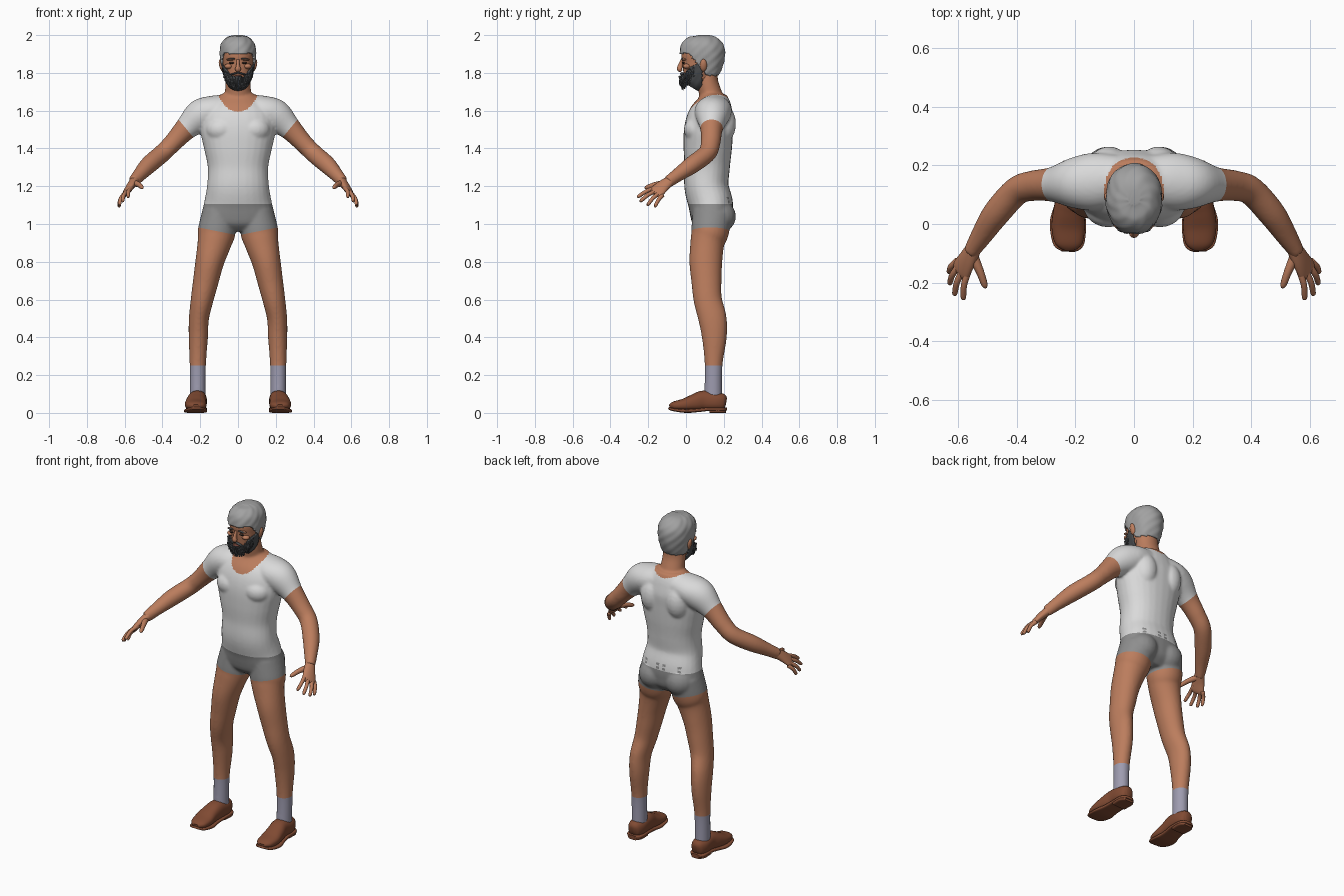
import bpy, bmesh, math, random
from mathutils import Vector, Matrix

cube = bpy.data.objects.get("Cube")
if cube:
    bpy.data.objects.remove(cube)
random.seed(4)
X, Y, Z = Vector((1, 0, 0)), Vector((0, 1, 0)), Vector((0, 0, 1))


def material(name, r, g, b):
    m = bpy.data.materials.new(name)
    m.use_nodes = True
    m.diffuse_color = (r, g, b, 1)
    m.node_tree.nodes["Principled BSDF"].inputs["Base Color"].default_value = (r, g, b, 1)
    return m


skin = material("skin", .5, .205, .11)
white = material("white cloth", .7, .7, .7)
grey = material("grey cloth", .27, .27, .27)
wool = material("sock wool", .34, .33, .43)
leather = material("brown leather", .22, .07, .033)
silver = material("silver hair", .36, .36, .36)
whisker = material("dark whiskers", .07, .075, .08)
dark = material("dark eye", .035, .02, .015)
lip = material("lip", .26, .085, .06)


def smooth_path(pts, steps=6):
    """Catmull-Rom through points of (x, y, z, half width, half depth)."""
    p = [Vector(q) for q in pts]
    p = [p[0]] + p + [p[-1]]
    out = []
    for a, b, c, d in zip(p, p[1:], p[2:], p[3:]):
        for i in range(steps):
            t = i / steps
            out.append(b + (c - a) * (t / 2) + (a * 2 - b * 5 + c * 4 - d) * (t * t / 2)
                       + (b * 3 - a - c * 3 + d) * (t ** 3 / 2))
    return out + [p[-1]]


def loft(bm, pts, ref=Y, side=1, power=2, n=28, steps=6):
    """Skin elliptical rings along a path; side -1 mirrors it in x."""
    path = smooth_path(pts, steps)
    mid = [Vector((q[0] * side, q[1], q[2])) for q in path]
    ref = Vector((ref.x * side, ref.y, ref.z))
    rings = []
    for i, q in enumerate(path):
        t = (mid[min(i + 1, len(mid) - 1)] - mid[max(i - 1, 0)]).normalized()
        u = ref.cross(t).normalized()
        v = t.cross(u)
        ring = []
        for k in range(n):
            c, s = math.cos(math.tau * k / n), math.sin(math.tau * k / n)
            c = math.copysign(abs(c) ** (2 / power), c)
            s = math.copysign(abs(s) ** (2 / power), s)
            ring.append(bm.verts.new(mid[i] + u * q[3] * c + v * q[4] * s))
        rings.append(ring)
    faces = [bm.faces.new(rings[0]), bm.faces.new(rings[-1][::-1])]
    for a, b in zip(rings, rings[1:]):
        for k in range(n):
            faces.append(bm.faces.new((a[k], b[k], b[k - 1], a[k - 1])))
    bmesh.ops.recalc_face_normals(bm, faces=faces)


def blob(bm, place, size, turn=0):
    m = Matrix.Translation(place) @ Matrix.Rotation(turn, 4, 'Y') @ Matrix.Diagonal((*size, 1))
    bmesh.ops.create_uvsphere(bm, u_segments=20, v_segments=12, radius=1, matrix=m)


def finish(name, bm, *mats, sharp=None):
    me = bpy.data.meshes.new(name)
    bm.to_mesh(me)
    bm.free()
    for m in mats:
        me.materials.append(m)
    me.shade_smooth()
    if sharp:
        me.set_sharp_from_angle(angle=math.radians(sharp))
    ob = bpy.data.objects.new(name, me)
    bpy.context.collection.objects.link(ob)
    return ob


# Body: torso, neck, legs and arms fused into one surface
bm = bmesh.new()
loft(bm, [(0, .135, .96, .1, .06), (0, .135, 1, .185, .1), (0, .135, 1.05, .193, .113),
          (0, .13, 1.11, .18, .118), (0, .108, 1.2, .164, .117), (0, .112, 1.3, .16, .12),
          (0, .115, 1.4, .18, .128), (0, .12, 1.5, .2, .13), (0, .135, 1.58, .19, .12),
          (0, .146, 1.64, .14, .094), (0, .15, 1.69, .085, .065)], power=2.2)
loft(bm, [(0, .15, 1.6, .085, .07), (0, .132, 1.68, .071, .062), (0, .115, 1.75, .067, .056),
          (0, .11, 1.82, .064, .056)])
for s in (-1, 1):
    loft(bm, [(.1, .14, 1.06, .09, .105), (.113, .127, .96, .1, .1), (.125, .113, .9, .09, .09),
              (.15, .105, .8, .076, .087), (.17, .108, .7, .068, .08), (.19, .115, .6, .06, .075),
              (.207, .14, .5, .053, .075), (.21, .15, .4, .051, .066),
              (.213, .146, .25, .043, .047), (.213, .143, .07, .042, .048)], side=s)
    loft(bm, [(.04, .155, 1.615, .08, .07), (.13, .145, 1.6, .098, .08), (.2, .14, 1.57, .088, .088),
              (.275, .135, 1.505, .06, .062), (.345, .13, 1.43, .052, .05),
              (.4, .112, 1.375, .049, .048), (.47, .035, 1.315, .047, .047),
              (.52, -.04, 1.262, .037, .037), (.555, -.095, 1.222, .027, .032)], ref=Z, side=s)
    blob(bm, (s * .088, .165, 1.04), (.092, .1, .09))        # buttock
    blob(bm, (s * .088, .062, 1.5), (.085, .074, .07))       # chest muscle
    blob(bm, (s * .085, .185, 1.53), (.075, .08, .11))       # shoulder blade
body = finish("body", bm)
fuse = body.modifiers.new("fuse", 'REMESH')
fuse.mode, fuse.voxel_size = 'VOXEL', .007
relax = body.modifiers.new("relax", 'SMOOTH')
relax.factor, relax.iterations = .5, 9
graph = bpy.context.evaluated_depsgraph_get()
bm = bmesh.new()
bm.from_mesh(bpy.data.meshes.new_from_object(body.evaluated_get(graph)))
bpy.data.objects.remove(body)

# Cut clean garment edges: waist, socks, leg hems and sleeves
cuts = [(Z * 1.105, Z), (Z * .25, Z)]
for s in (-1, 1):
    cuts += [(Z * .94, Vector((-.2 * s, 0, 1))), (Vector((.275 * s, 0, 1.505)), Vector((.77 * s, 0, -.64)))]
for co, no in cuts:
    bmesh.ops.bisect_plane(bm, geom=bm.verts[:] + bm.edges[:] + bm.faces[:], plane_co=co, plane_no=no)


def garment(c):
    x = abs(c.x)
    if c.z < .25:
        return 3
    if c.z < .94 + .2 * x or (x > .225 and .77 * (x - .275) > .64 * (c.z - 1.505)):
        return 0
    if c.z < 1.105:
        return 2
    neckline = 1.59 + 5 * x * x + max(0, c.y) * .32
    if c.z > neckline and x < .14:
        return 0
    frayed = c.y > .19 and c.z < 1.15 and math.sin(70 * x) > .8 and math.sin(c.z * 300) > 0
    return 2 if frayed else 1


for f in bm.faces:
    f.material_index = garment(f.calc_center_median())
finish("body", bm, skin, white, grey, wool)

# Hands: palm, four fingers and a thumb
knuckles = [Vector(k) for k in ((.563, -.155, 1.193), (.582, -.155, 1.177),
                                (.596, -.142, 1.163), (.602, -.125, 1.152))]
tips = [Vector(t) for t in ((.583, -.258, 1.143), (.613, -.243, 1.12),
                            (.63, -.205, 1.1), (.632, -.165, 1.092))]
for s, label in ((1, "left"), (-1, "right")):
    bm = bmesh.new()
    loft(bm, [(.54, -.072, 1.238, .026, .026), (.567, -.12, 1.203, .036, .021),
              (.588, -.155, 1.171, .042, .016), (.595, -.168, 1.16, .036, .009)],
         ref=Vector((.75, -.11, .63)), side=s)
    for k, t in zip(knuckles, tips):
        bend = (k + t) / 2 + Vector((.006, 0, .007))
        loft(bm, [(*k, .012, .012), (*bend, .0105, .0105), (*k.lerp(t, .93), .009, .009), (*t, .003, .003)],
             ref=Z, side=s, n=12, steps=4)
    loft(bm, [(.553, -.1, 1.217, .019, .019), (.526, -.16, 1.209, .014, .014),
              (.51, -.205, 1.195, .011, .011), (.505, -.218, 1.19, .004, .004)], ref=Z, side=s, n=12)
    finish(label + "_hand", bm, skin)

    # Shoes with arched sole and heel block
    bm = bmesh.new()
    loft(bm, [(.222, -.088, .034, .022, .01), (.222, -.065, .038, .047, .022), (.224, -.01, .043, .057, .033),
              (.222, .045, .055, .053, .045), (.215, .095, .065, .049, .053), (.214, .16, .06, .049, .048),
              (.214, .2, .057, .036, .042), (.214, .213, .055, .015, .02)], ref=Z, side=s, power=2.4)
    loft(bm, [(.222, -.092, .026, .025, .006), (.222, -.07, .018, .052, .008), (.225, 0, .01, .062, .01),
              (.22, .06, .014, .052, .01), (.214, .12, .02, .05, .01), (.214, .19, .02, .048, .01),
              (.214, .217, .02, .025, .008)], ref=Z, side=s, power=4)
    loft(bm, [(.214, .125, .012, .046, .012), (.214, .185, .012, .047, .012), (.214, .212, .012, .028, .012)],
         ref=Z, side=s, power=4)
    finish(label + "_shoe", bm, leather, sharp=50)

# Head
skull = [(0, .03, 1.73, .03, .03), (0, .045, 1.755, .056, .062), (0, .065, 1.8, .073, .088),
         (0, .08, 1.85, .081, .104), (0, .086, 1.9, .086, .11), (0, .09, 1.945, .079, .1),
         (0, .092, 1.978, .05, .066), (0, .092, 1.99, .012, .016)]
bm = bmesh.new()
loft(bm, skull, power=2.15, n=48)
loft(bm, [(0, -.018, 1.868, .008, .01), (0, -.03, 1.838, .01, .013), (0, -.033, 1.82, .016, .014),
          (0, -.024, 1.809, .01, .008)], n=16)
for s in (-1, 1):
    blob(bm, (s * .086, .092, 1.84), (.014, .019, .034), s * .25)    # ear
    blob(bm, (s * .05, .004, 1.835), (.022, .02, .014))              # cheekbone
    blob(bm, (s * .034, -.01, 1.872), (.028, .015, .007), s * .1)    # brow ridge
finish("head", bm, skin)

bm = bmesh.new()
for s in (-1, 1):
    blob(bm, (s * .034, -.014, 1.853), (.014, .008, .006))
finish("eyes", bm, dark)
bm = bmesh.new()
blob(bm, (0, -.02, 1.781), (.021, .011, .007))
finish("lips", bm, lip)


def shell(grow, keep, wave):
    """Skull enlarged, trimmed by a rule and given a wavy surface."""
    bm = bmesh.new()
    loft(bm, [(x, y, z + grow * (z - 1.85) * 7, a + grow, b + grow) for x, y, z, a, b in skull],
         power=2.15, n=72, steps=8)
    gone = [f for f in bm.faces if not keep(f.calc_center_median())]
    bmesh.ops.delete(bm, geom=gone, context='FACES')
    for v in bm.verts:
        angle = math.atan2(v.co.x, v.co.y - .08)
        push = wave * math.sin(angle * 9 + v.co.z * 50) * math.sin(v.co.z * 70 + angle * 2)
        v.co += Vector((math.sin(angle), math.cos(angle), 0)) * push
    return bm


# Hair cap and beard
bm = shell(.01, lambda c: c.z > max(1.785, min(1.903, 1.903 - (c.y - .015) * 1.2)), .0025)
hair = finish("hair", bm, silver)
bm = shell(.007, lambda c: c.y < .085 and c.z < 1.768 + 1.4 * max(0, abs(c.x) - .03), .002)
beard = finish("beard", bm, whisker)
for ob in (hair, beard):
    thick = ob.modifiers.new("thickness", 'SOLIDIFY')
    thick.thickness, thick.offset = .012, -1

bm = bmesh.new()
for i in range(280):
    a = math.radians(random.uniform(-118, 118))
    h = random.random()
    k = .72 + .28 * h
    place = (.076 * k * math.sin(a), .033 - .066 * k * math.cos(a), 1.728 + .036 * h + .042 * (1 - math.cos(a)))
    m = Matrix.Translation(place) @ Matrix.Rotation(a, 4, 'Z') @ Matrix.Rotation(random.uniform(-.4, .1), 4, 'X')
    m = m @ Matrix.Rotation(random.uniform(-.3, .3), 4, 'Y')
    bmesh.ops.create_cone(bm, cap_ends=True, segments=6, radius1=.001, radius2=.007, depth=.042, matrix=m)
for s in (-1, 1):
    blob(bm, (s * .02, -.022, 1.796), (.025, .01, .005), s * .25)     # moustache
    blob(bm, (s * .036, -.018, 1.874), (.021, .01, .004), s * .1)     # eyebrow
finish("whisker_strands", bm, whisker, sharp=60)
